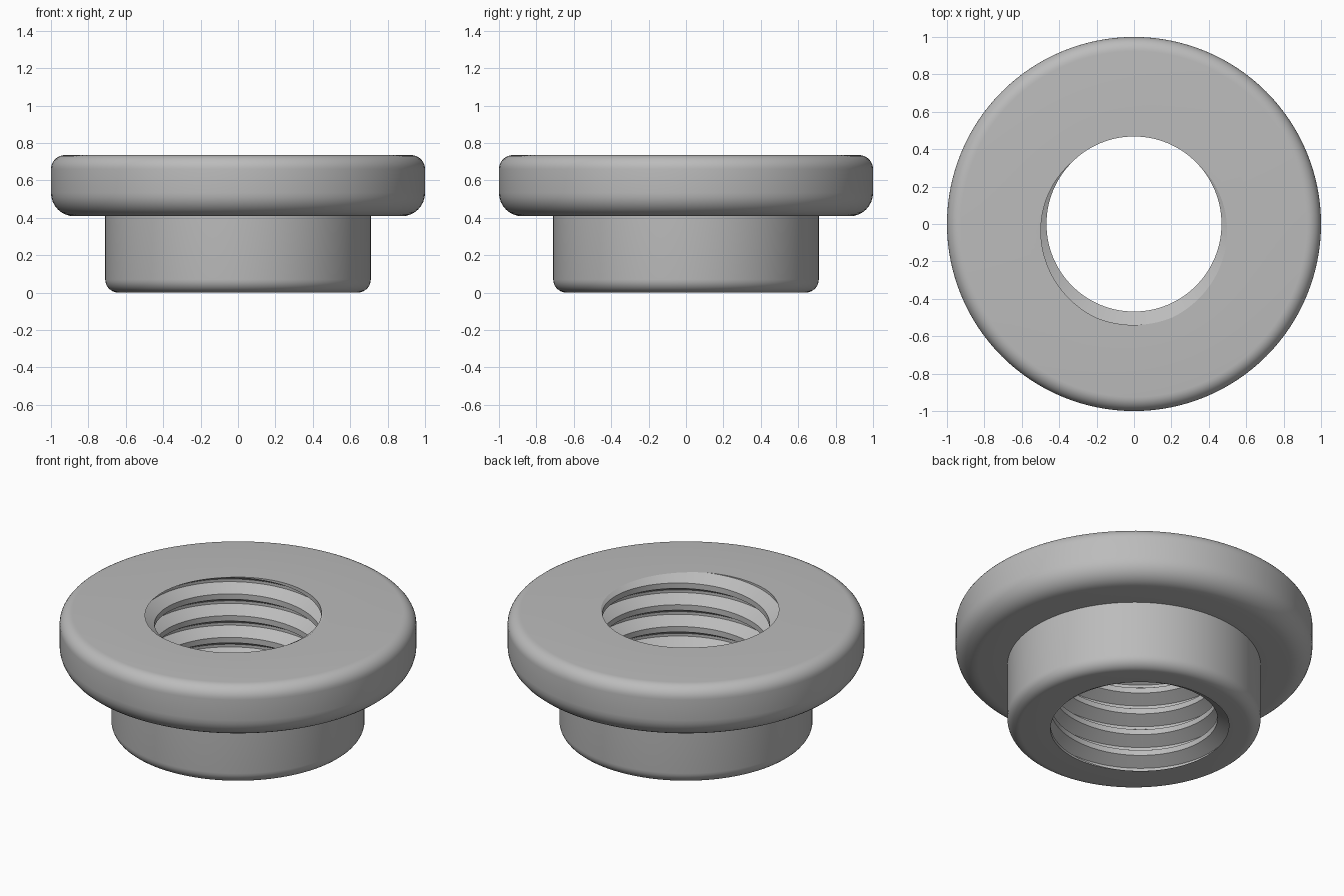
import bpy, bmesh, math
from mathutils import Vector

HEIGHT, PITCH = 0.735, 0.1345
MINOR, MAJOR = 0.468, 0.54
SEGMENTS = 128

cube = bpy.data.objects.get("Cube")
if cube:
    bpy.data.objects.remove(cube, do_unlink=True)

steel = bpy.data.materials.new("plain_grey")
steel.use_nodes = True
grey = (0.5, 0.5, 0.5, 1)
steel.diffuse_color = grey
steel.node_tree.nodes["Principled BSDF"].inputs["Base Color"].default_value = grey


def add_object(name, bm):
    bmesh.ops.recalc_face_normals(bm, faces=bm.faces)
    mesh = bpy.data.meshes.new(name)
    bm.to_mesh(mesh)
    bm.free()
    mesh.materials.append(steel)
    obj = bpy.data.objects.new(name, mesh)
    bpy.context.collection.objects.link(obj)
    return obj


def fillet(r, z, radius, start, steps=8):
    """Quarter round inside an outer corner at (r, z), starting at an angle."""
    up = 1 if start >= 0 else -1
    cr, cz = r - radius, z - up * radius if start == 0 else z + radius
    return [(cr + radius * math.cos(start + i * math.pi / 2 / steps),
             cz + radius * math.sin(start + i * math.pi / 2 / steps))
            for i in range(steps + 1)]


# Flanged body: a rounded profile turned about z
profile = [(0, 0)]
profile += fillet(0.71, 0, 0.07, -math.pi / 2)
profile += [(0.71, 0.408)]
profile += fillet(1.0, 0.408, 0.125, -math.pi / 2)
profile += fillet(1.0, HEIGHT, 0.075, 0)
profile += [(0, HEIGHT)]

bm = bmesh.new()
verts = [bm.verts.new((r, 0, z)) for r, z in profile]
edges = [bm.edges.new(pair) for pair in zip(verts, verts[1:])]
bmesh.ops.spin(bm, geom=verts + edges, cent=(0, 0, 0), axis=(0, 0, 1),
               angle=math.tau, steps=SEGMENTS, use_merge=True)
bmesh.ops.remove_doubles(bm, verts=bm.verts, dist=1e-5)
body = add_object("flanged_bushing", bm)

# Thread core: flat crest, flank, flat root, flank, swept up a right-hand helix
corners = [(-1 / 16, MAJOR), (1 / 16, MAJOR), (3 / 8, MINOR), (5 / 8, MINOR)]
bm = bmesh.new()
columns = []
for j in range(SEGMENTS + 1):
    turn = j / SEGMENTS
    column = []
    for k in range(-3, 9):
        for offset, r in corners:
            z = PITCH * (k + offset + turn + 0.25) + HEIGHT - 5 * PITCH
            a = math.tau * turn
            column.append(bm.verts.new((r * math.cos(a), r * math.sin(a), z)))
    columns.append(column)
for left, right in zip(columns, columns[1:]):
    for i in range(len(left) - 1):
        bm.faces.new((left[i], right[i], right[i + 1], left[i + 1]))
bmesh.ops.remove_doubles(bm, verts=bm.verts, dist=1e-5)
for z, normal in ((-0.03, -1), (HEIGHT + 0.03, 1)):
    bmesh.ops.bisect_plane(bm, geom=bm.verts[:] + bm.edges[:] + bm.faces[:],
                           plane_co=Vector((0, 0, z)),
                           plane_no=Vector((0, 0, normal)), clear_outer=True)
bmesh.ops.holes_fill(bm, edges=[e for e in bm.edges if e.is_boundary], sides=0)
core = add_object("thread_cutter", bm)
core.hide_render = True

# Cut the threaded bore and drop the cutter
cut = body.modifiers.new("threaded_bore", 'BOOLEAN')
cut.operation, cut.solver, cut.object = 'DIFFERENCE', 'EXACT', core
bpy.ops.object.select_all(action='DESELECT')
body.select_set(True)
bpy.context.view_layer.objects.active = body
bpy.ops.object.modifier_apply(modifier=cut.name)
bpy.data.objects.remove(core, do_unlink=True)
bpy.ops.object.shade_smooth_by_angle(angle=math.radians(25))
